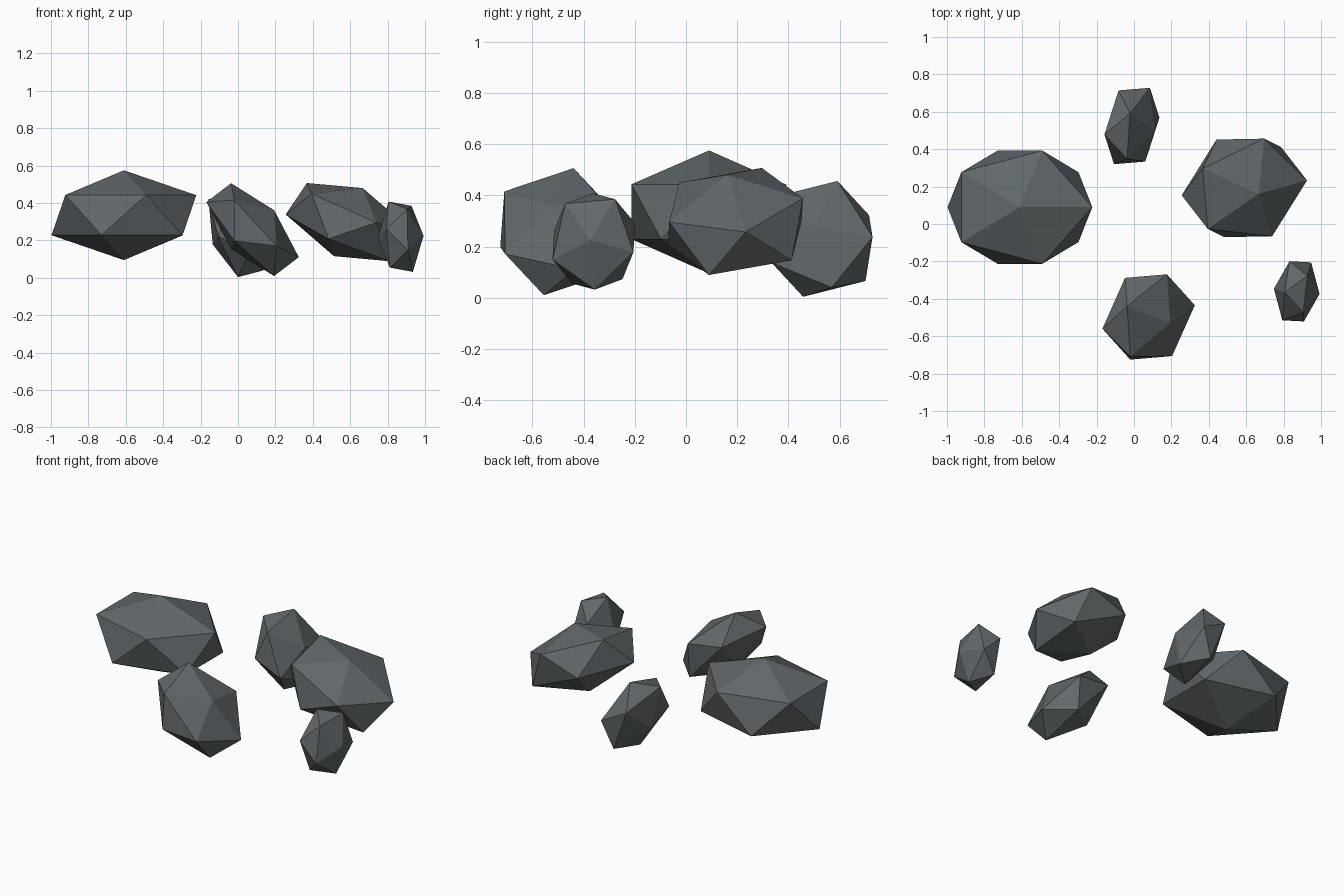
import bpy, bmesh
from math import cos, sin, radians, sqrt
from mathutils import Matrix, Vector

if "Cube" in bpy.data.objects:
    bpy.data.objects.remove(bpy.data.objects["Cube"])

# Single slate colour
slate = bpy.data.materials.new("slate_grey")
slate.use_nodes = True
colour = (0.12, 0.135, 0.143, 1)
slate.diffuse_color = colour
bsdf = slate.node_tree.nodes["Principled BSDF"]
bsdf.inputs["Base Color"].default_value = colour
bsdf.inputs["Roughness"].default_value = 0.9

RING_Z, RING_R = 1 / sqrt(5), 2 / sqrt(5)


def rock(name, centre, peak, side, far):
    """Stretched 20-sided ball: peak is its pole, side and far are the first
    and third corners of the ring below it, all measured from the centre."""
    peak, side, far = Vector(peak), Vector(side), Vector(far)
    a = radians(144)
    axis_x = (side - peak * RING_Z) / RING_R
    axis_y = ((far - peak * RING_Z) / RING_R - axis_x * cos(a)) / sin(a)
    shape = Matrix((axis_x, axis_y, peak)).transposed().to_4x4()

    bm = bmesh.new()
    bmesh.ops.create_icosphere(bm, subdivisions=1, radius=1)
    bmesh.ops.transform(bm, matrix=shape, verts=bm.verts)
    bmesh.ops.recalc_face_normals(bm, faces=bm.faces)
    mesh = bpy.data.meshes.new(name)
    bm.to_mesh(mesh)
    bm.free()
    mesh.materials.append(slate)
    obj = bpy.data.objects.new(name, mesh)
    obj.location = centre
    bpy.context.collection.objects.link(obj)


# Scattered rocks, largest to smallest
rock("broad_rock", (-0.61, 0.09, 0.335),
     (0, 0, 0.24), (0.387, 0, 0.107), (-0.313, 0.187, 0.107))
rock("left_rock", (0.59, 0.193, 0.298),
     (-0.222, 0.103, 0.209), (-0.335, -0.04, 0.041), (0.077, -0.032, 0.182))
rock("front_rock", (0.078, -0.497, 0.258),
     (-0.115, 0.058, 0.248), (-0.247, -0.063, 0.147), (0.098, 0.228, 0.06))
rock("back_rock", (-0.011, 0.524, 0.23),
     (-0.011, 0.067, 0.226), (-0.147, -0.045, 0.19), (0.096, 0.204, 0.007))
rock("small_rock", (0.87, -0.36, 0.22),
     (-0.065, -0.004, 0.188), (0.058, 0.083, 0.165), (-0.122, 0.014, -0.005))
